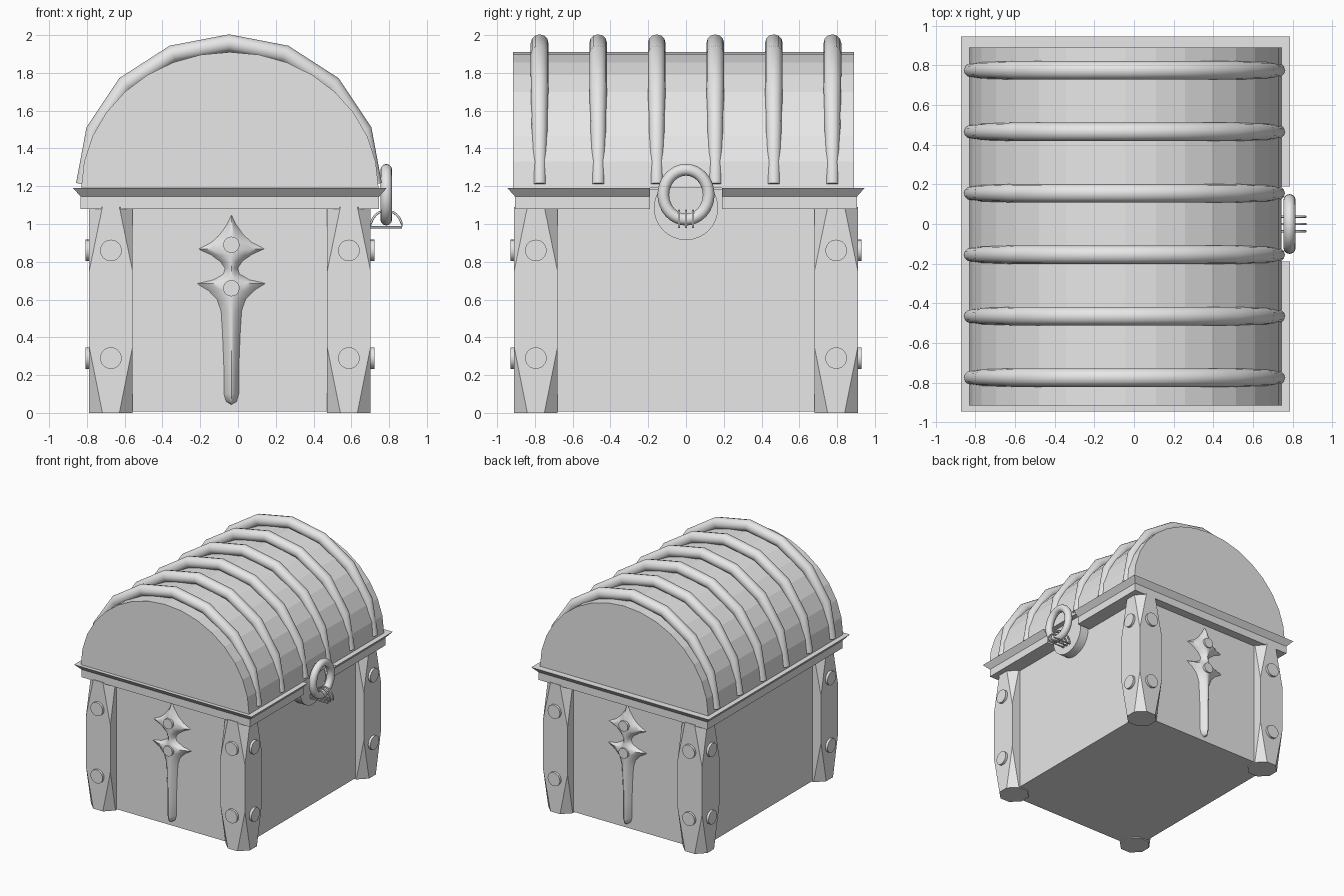
import bpy, bmesh
from math import sin, cos, pi, radians
from mathutils import Matrix, Vector

if "Cube" in bpy.data.objects:
    bpy.data.objects.remove(bpy.data.objects["Cube"])

CX = -0.043                  # chest centre line in x
HX, HY = 0.745, 0.91         # outer half sizes at the corner posts
STEP = 0.08                  # how far the posts stand out from the walls

GREY = (0.8, 0.8, 0.8, 1)
mat = bpy.data.materials.new("plain_grey")
mat.use_nodes = True
mat.diffuse_color = GREY
mat.node_tree.nodes["Principled BSDF"].inputs["Base Color"].default_value = GREY


def finish(name, bm, smooth=None):
    bmesh.ops.recalc_face_normals(bm, faces=bm.faces)
    mesh = bpy.data.meshes.new(name)
    bm.to_mesh(mesh)
    bm.free()
    mesh.materials.append(mat)
    ob = bpy.data.objects.new(name, mesh)
    bpy.context.collection.objects.link(ob)
    if smooth:
        bpy.ops.object.select_all(action="DESELECT")
        ob.select_set(True)
        bpy.context.view_layer.objects.active = ob
        bpy.ops.object.shade_smooth_by_angle(angle=radians(smooth))
    return ob


def loft(name, rings, closed=False, smooth=None):
    """Skin a list of equal-length point loops, capping the ends if open."""
    bm = bmesh.new()
    loops = [[bm.verts.new(p) for p in ring] for ring in rings]
    n = len(loops[0])
    pairs = list(zip(loops, loops[1:]))
    if closed:
        pairs.append((loops[-1], loops[0]))
    else:
        bm.faces.new(loops[0])
        bm.faces.new(loops[-1])
    for a, b in pairs:
        for i in range(n):
            j = (i + 1) % n
            bm.faces.new((a[i], a[j], b[j], b[i]))
    bmesh.ops.remove_doubles(bm, verts=bm.verts, dist=0.0001)
    return finish(name, bm, smooth)


def tube(name, path, radii, sides, closed=False, smooth=60):
    """Round tube along a path lying in a plane of constant x or y."""
    pts = [Vector(p) for p in path]
    n = len(pts)
    side = (pts[1] - pts[0]).cross(pts[n // 2] - pts[0]).normalized()
    rings = []
    for i, p in enumerate(pts):
        a = pts[i - 1] if closed or i else p
        b = pts[(i + 1) % n] if closed or i < n - 1 else p
        out = (b - a).normalized().cross(side)
        rings.append([p + radii[i] * (cos(t) * out + sin(t) * side)
                      for t in (2 * pi * k / sides for k in range(sides))])
    return loft(name, rings, closed, smooth)


def disc(name, centre, axis, radius, depth, sides=24):
    bm = bmesh.new()
    rot = Vector(axis).to_track_quat("Z", "Y").to_matrix().to_4x4()
    bmesh.ops.create_cone(bm, cap_ends=True, segments=sides, radius1=radius,
                          radius2=radius, depth=depth,
                          matrix=Matrix.Translation(centre) @ rot)
    return finish(name, bm, 40)


# Box body
bx, by = HX - STEP, HY - STEP
loft("body", [[(CX + sx * bx, sy * by, z) for sx, sy in
               ((1, 1), (-1, 1), (-1, -1), (1, -1))] for z in (0.008, 1.185)])


# Corner posts: square in the middle, octagonal at the ends
def post_ring(cx, cy, z, cut):
    h = 0.115
    ring = []
    for sx, sy in ((1, 1), (-1, 1), (-1, -1), (1, -1)):
        ends = [(sx * h, sy * (h - cut)), (sx * (h - cut), sy * h)]
        if sx != sy:
            ends.reverse()
        ring += [(cx + x, cy + y, z) for x, y in ends]
    return ring


for sx, side in ((1, "left"), (-1, "right")):
    for sy, end in ((-1, "front"), (1, "back")):
        px, py = CX + sx * (HX - 0.115), sy * (HY - 0.115)
        loft(f"{end}_{side}_post", [post_ring(px, py, z, c) for z, c in
             ((0, 0.07), (0.35, 0), (0.75, 0), (1.09, 0.07))])
        for z, level in ((0.29, "lower"), (0.86, "upper")):
            disc(f"{end}_{side}_{level}_rivet_a", (px, sy * HY, z), (0, 1, 0), 0.057, 0.04)
            disc(f"{end}_{side}_{level}_rivet_b", (CX + sx * HX, py, z), (1, 0, 0), 0.057, 0.04)

# Flared rim, open at the clasp
RX, RY, GAP = 0.79, 0.905, 0.19
profile = ((0, 1.08), (0, 1.145), (0.04, 1.19), (-0.15, 1.19), (-0.15, 1.08))
corners = ((1, GAP, 0), (1, RY, 1), (-1, RY, 1), (-1, -RY, -1), (1, -RY, -1), (1, -GAP, 0))
loft("rim", [[(CX + sx * (RX + o), y + sy * o, z) for o, z in profile]
             for sx, y, sy in corners])

# Barrel lid
BASE = 1.19
arc = [pi * i / 16 for i in range(17)]
loft("lid", [[(CX + 0.787 * cos(t), y, BASE + 0.72 * sin(t)) for t in arc]
             for y in (-0.915, 0.89)])

# Lid ribs
for i in range(6):
    y = -0.775 + 0.31 * i
    angles = [pi * k / 8 for k in range(9)]
    path = [(CX - 0.005 + 0.775 * cos(t), y, BASE + 0.02 + 0.747 * sin(t)) for t in angles]
    radii = [0.035 + 0.012 * min(1, 1.4 * sin(t)) for t in angles]
    tube(f"lid_rib_{i + 1}", path, radii, 12)

# Dagger-shaped ornament on both ends: (half width, height)
outline = ((0.002, 1.045), (0.025, 1), (0.065, 0.945), (0.11, 0.905), (0.185, 0.868),
           (0.11, 0.835), (0.06, 0.8), (0.036, 0.765), (0.045, 0.735), (0.1, 0.705),
           (0.193, 0.685), (0.125, 0.645), (0.08, 0.6), (0.058, 0.54), (0.05, 0.42),
           (0.043, 0.25), (0.042, 0.1), (0.03, 0.06), (0.003, 0.045))
steps = [k / 5 for k in range(-5, 6)]
for sy, end in ((-1, "front"), (1, "back")):
    rings = []
    for w, z in outline:
        thick = min(0.055, 0.015 + w)
        rings.append([(CX + 0.008 + w * t, sy * (by - 0.005 + thick * (1 - abs(t) ** 1.5)), z)
                      for t in steps])
    loft(f"{end}_ornament", rings, smooth=50)
    for z, level in ((0.66, "lower"), (0.89, "upper")):
        disc(f"{end}_ornament_{level}_stud", (CX + 0.008, sy * (by + 0.03), z),
             (0, 1, 0), 0.043, 0.06)

# Clasp: back plate, pull ring and three wire loops
disc("clasp_plate", (0.65, 0, 1.085), (1, 0, 0), 0.17, 0.1, 32)
turn = [2 * pi * k / 32 for k in range(32)]
tube("pull_ring", [(0.785, 0.12 * cos(t), 1.155 + 0.132 * sin(t)) for t in turn],
     [0.031] * 32, 12, closed=True)
half = [pi * k / 12 for k in range(13)]
for i in (-1, 0, 1):
    tube(f"wire_loop_{i + 2}", [(0.785 + 0.083 * cos(t), 0.037 * i, 0.983 + 0.088 * sin(t))
                                for t in half], [0.006] * 13, 8, closed=True)
